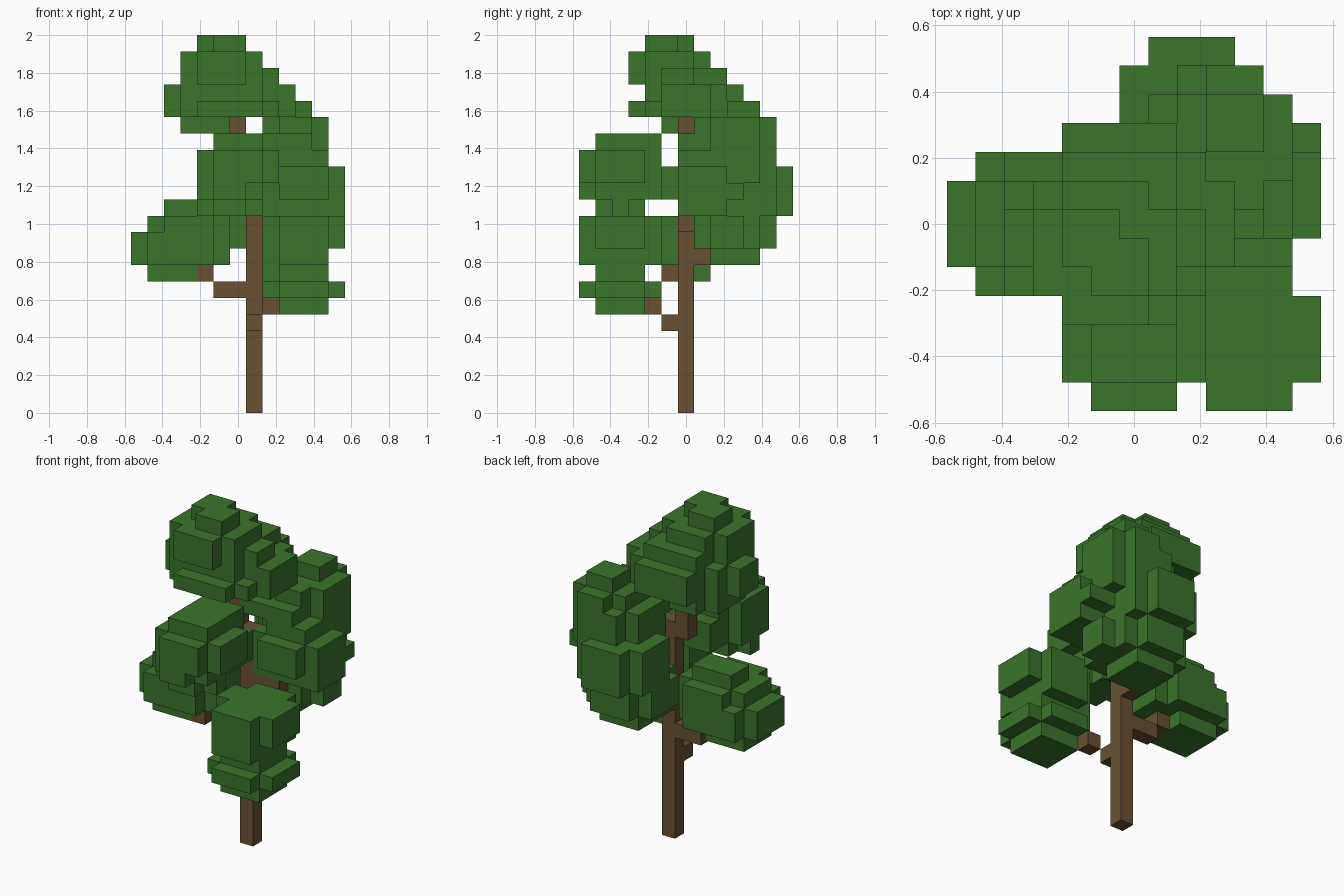
import bpy
import bmesh
from mathutils import Vector

cube = bpy.data.objects.get("Cube")
if cube:
    bpy.data.objects.remove(cube, do_unlink=True)

UNIT = 2 / 23                          # edge of one block
ORIGIN = Vector((6.5, 6.5, 0))         # middle of the block grid
DIRECTIONS = [Vector(d) for d in
              ((1, 0, 0), (-1, 0, 0), (0, 1, 0), (0, -1, 0), (0, 0, 1), (0, 0, -1))]


def make_material(name, color):
    mat = bpy.data.materials.new(name)
    mat.use_nodes = True
    mat.diffuse_color = (*color, 1)
    bsdf = mat.node_tree.nodes["Principled BSDF"]
    bsdf.inputs["Base Color"].default_value = (*color, 1)
    bsdf.inputs["Roughness"].default_value = 0.9
    return mat


leaf_green = make_material("leaf green", (0.042, 0.177, 0.024))
bark_brown = make_material("bark brown", (0.139, 0.083, 0.031))

parts = {}      # part name -> (material, its blocks)
taken = set()   # every filled block


def slab(x, y, z, trim=False):
    """Blocks of a box; trim leaves out the four upright corner columns."""
    return {(i, j, k)
            for i in range(*x) for j in range(*y) for k in range(*z)
            if not (trim and i in (x[0], x[1] - 1) and j in (y[0], y[1] - 1))}


def add_part(name, material, *slabs):
    blocks = set().union(*slabs) - taken
    taken.update(blocks)
    parts[name] = (material, blocks)


def build(name, material, blocks):
    """Skin the blocks with only their outer faces."""
    bm = bmesh.new()
    corners = {}

    def corner(p):
        key = tuple(round(c) for c in p)
        if key not in corners:
            corners[key] = bm.verts.new((Vector(key) - ORIGIN) * UNIT)
        return corners[key]

    for block in sorted(blocks):
        middle = Vector(block) + Vector((0.5, 0.5, 0.5))
        for d in DIRECTIONS:
            if tuple(int(c) for c in Vector(block) + d) in taken:
                continue
            u = Vector((d.y, d.z, d.x))
            v = d.cross(u)
            bm.faces.new([corner(middle + (d + u * a + v * b) / 2)
                          for a, b in ((-1, -1), (1, -1), (1, 1), (-1, 1))])
    mesh = bpy.data.meshes.new(name)
    bm.to_mesh(mesh)
    bm.free()
    mesh.materials.append(material)
    bpy.context.collection.objects.link(bpy.data.objects.new(name, mesh))


# Trunk and branches
add_part("trunk", bark_brown,
         slab((7, 8), (6, 7), (0, 15)),
         slab((6, 7), (6, 7), (14, 19)))
add_part("front_branch", bark_brown,
         slab((7, 8), (5, 6), (5, 6)),
         slab((8, 9), (4, 5), (6, 7)))
add_part("side_branch", bark_brown,
         slab((5, 7), (6, 7), (7, 8)),
         slab((4, 5), (5, 7), (8, 9)))
add_part("back_branch", bark_brown,
         slab((7, 8), (7, 8), (9, 10)),
         slab((8, 10), (6, 7), (11, 12)))

# Crown at the top
add_part("top_leaves", leaf_green,
         slab((3, 6), (5, 8), (17, 18)),
         slab((4, 6), (8, 9), (17, 18)),
         slab((2, 9), (4, 8), (18, 20), True),
         slab((3, 9), (3, 9), (18, 19), True),
         slab((4, 8), (8, 10), (18, 20)),
         slab((5, 10), (5, 8), (18, 20)),
         slab((8, 9), (8, 9), (18, 20)),
         slab((3, 9), (4, 8), (19, 21), True),
         slab((4, 8), (8, 9), (20, 21)),
         slab((3, 8), (3, 8), (20, 22), True),
         slab((5, 7), (4, 6), (22, 23)),
         slab((4, 6), (5, 7), (22, 23)))

# High cluster on the front
add_part("front_high_leaves", leaf_green,
         slab((4, 8), (1, 4), (12, 13), True),
         slab((4, 8), (0, 5), (13, 14), True),
         slab((4, 9), (0, 5), (14, 16), True),
         slab((5, 8), (4, 6), (13, 15)),
         slab((5, 8), (1, 5), (16, 17)))

# Low cluster on the front
add_part("front_low_leaves", leaf_green,
         slab((9, 12), (1, 4), (6, 9)),
         slab((8, 13), (0, 5), (7, 8), True),
         slab((8, 9), (2, 4), (8, 12)),
         slab((9, 12), (0, 4), (9, 12)),
         slab((9, 13), (1, 4), (10, 12)),
         slab((9, 12), (4, 5), (9, 12)))

# Cluster on the -x side
add_part("side_leaves", leaf_green,
         slab((1, 4), (5, 8), (8, 9)),
         slab((0, 6), (4, 9), (9, 11), True),
         slab((1, 6), (4, 9), (11, 12), True),
         slab((2, 5), (6, 8), (12, 13)))

# Clusters at the back and +x side
add_part("back_leaves", leaf_green,
         slab((7, 10), (8, 11), (9, 10)),
         slab((6, 11), (7, 12), (10, 12), True),
         slab((8, 12), (7, 11), (10, 12), True),
         slab((6, 11), (8, 13), (12, 15), True))
add_part("right_leaves", leaf_green,
         slab((8, 13), (6, 9), (12, 13)),
         slab((8, 13), (6, 10), (13, 14)),
         slab((8, 13), (5, 10), (13, 15), True),
         slab((9, 12), (6, 9), (15, 16)))
add_part("back_high_leaves", leaf_green,
         slab((7, 12), (7, 12), (14, 17), True),
         slab((7, 11), (6, 8), (16, 17)),
         slab((8, 12), (7, 12), (17, 18), True),
         slab((9, 11), (9, 11), (18, 19)))

for part_name, (part_material, part_blocks) in parts.items():
    build(part_name, part_material, part_blocks)
